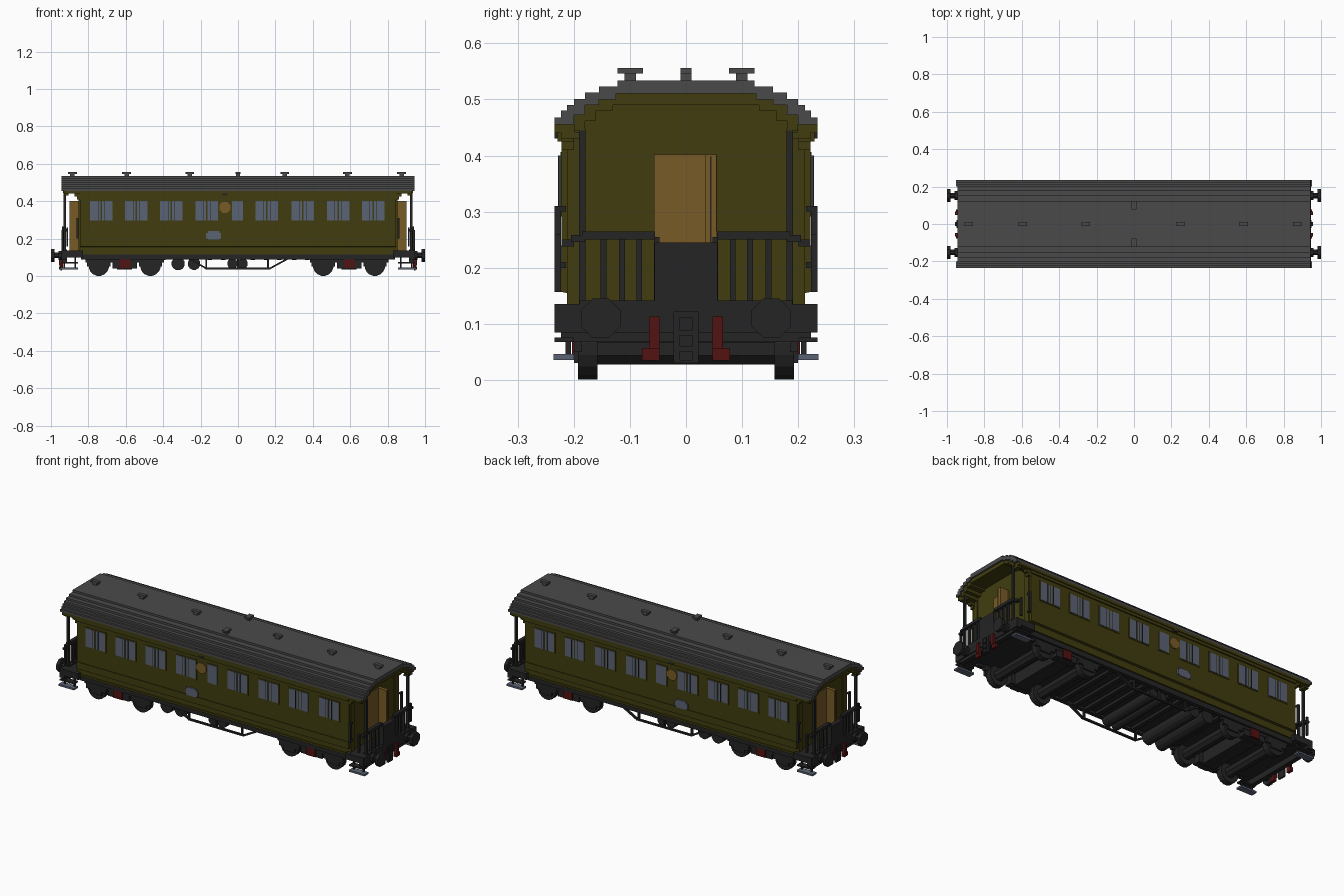
import bpy, bmesh, math
from mathutils import Vector, Matrix

cube = bpy.data.objects.get("Cube")
if cube:
    bpy.data.objects.remove(cube, do_unlink=True)


def material(name, rgb):
    m = bpy.data.materials.new(name)
    m.use_nodes = True
    m.diffuse_color = (*rgb, 1)
    m.node_tree.nodes["Principled BSDF"].inputs["Base Color"].default_value = (*rgb, 1)
    return m


OLIVE = material("olive paint", (0.052, 0.046, 0.005))
GREY = material("roof grey", (0.068, 0.068, 0.068))
BLACK = material("underframe black", (0.018, 0.018, 0.018))
TAN = material("varnished wood", (0.19, 0.105, 0.02))
GLASS = material("slate glass", (0.105, 0.125, 0.175))
RED = material("dark red", (0.085, 0.006, 0.006))


def finish(bm, name, mat):
    bmesh.ops.recalc_face_normals(bm, faces=bm.faces)
    me = bpy.data.meshes.new(name)
    bm.to_mesh(me)
    bm.free()
    me.materials.append(mat)
    ob = bpy.data.objects.new(name, me)
    bpy.context.scene.collection.objects.link(ob)
    return ob


def signs(flag):
    return (1, -1) if flag else (1,)


def boxes(name, mat, specs, mx=False, my=False):
    """Boxes given as (x0, x1, y0, y1, z0, z1), repeated across x and y."""
    bm = bmesh.new()
    for x0, x1, y0, y1, z0, z1 in specs:
        for sx in signs(mx):
            for sy in signs(my):
                c = Vector((sx * (x0 + x1) / 2, sy * (y0 + y1) / 2, (z0 + z1) / 2))
                s = Matrix.Diagonal((x1 - x0, y1 - y0, z1 - z0, 1))
                bmesh.ops.create_cube(bm, size=1, matrix=Matrix.Translation(c) @ s)
    return finish(bm, name, mat)


def cylinders(name, mat, specs, axis="Y", sides=16):
    """Cylinders given as (centre, radius, length)."""
    bm = bmesh.new()
    rot = Matrix.Rotation(math.pi / 2, 4, "X" if axis == "Y" else "Y")
    turn = Matrix.Rotation(math.pi / sides, 4, "Z")
    for c, r, length in specs:
        bmesh.ops.create_cone(bm, cap_ends=True, segments=sides, radius1=r, radius2=r,
                              depth=length, matrix=Matrix.Translation(c) @ rot @ turn)
    return finish(bm, name, mat)


def extrude(name, mat, half, x0, x1):
    """Mirror a half outline in (y, z) and extrude it along x."""
    pts = half + [(-y, z) for y, z in reversed(half)]
    bm = bmesh.new()
    face = bm.faces.new([bm.verts.new((x0, y, z)) for y, z in pts])
    out = bmesh.ops.extrude_face_region(bm, geom=[face])
    verts = [v for v in out["geom"] if isinstance(v, bmesh.types.BMVert)]
    bmesh.ops.translate(bm, verts=verts, vec=(x1 - x0, 0, 0))
    return finish(bm, name, mat)


def stairs(steps, bottom):
    """Stepped half outline from the crown out to the eaves."""
    pts = []
    for i, (y, z) in enumerate(steps):
        pts.append((y, z))
        pts.append((y, steps[i + 1][1] if i + 1 < len(steps) else bottom))
    return pts


# Stepped roof over an olive ceiling lining
outer = stairs([(.122, .534), (.155, .523), (.18, .512), (.2, .501),
                (.212, .49), (.223, .48), (.234, .468)], .455)
middle = stairs([(.125, .511), (.155, .5), (.18, .49), (.2, .472)], .455)
inner = stairs([(.13, .49), (.16, .48), (.18, .462)], .445)
extrude("roof", GREY, outer + middle[::-1], -.943, .943)
extrude("ceiling_lining", OLIVE, middle[:-1] + [(.2, .445)] + inner[::-1], -.935, .935)
boxes("cornice", OLIVE, [(-.93, .93, .198, .234, .44, .456),
                         (-.846, .846, .2, .229, .425, .44)], my=True)
boxes("eave_brackets", OLIVE, [(.84, .875, .2, .222, .425, .44), (.84, .86, .2, .222, .41, .426),
                               (.905, .93, .18, .222, .43, .441)], mx=True, my=True)

# Roof ventilators
vents = []
for x in (-.885, -.595, -.258, .25, .585, .875):
    vents += [(x - .024, x + .024, -.01, .01, .546, .556), (x - .012, x + .012, -.01, .01, .53, .547)]
boxes("ridge_vents", GREY, vents)
boxes("side_vents", GREY, [(-.014, .014, .077, .122, .546, .556),
                           (-.01, .01, .089, .11, .53, .547)], my=True)

# Saloon body with a tucked-in lower edge and raised waist bands
body = [(.125, .505), (.18, .475), (.2, .455), (.222, .44), (.222, .157), (.212, .155), (.212, .115)]
extrude("body", OLIVE, body, -.845, .845)
boxes("waist_bands", OLIVE, [(-.845, .845, .215, .226, .157, .196),
                             (-.845, .845, .205, .216, .115, .126)], my=True)
boxes("end_pilasters", OLIVE, [(.84, .852, .18, .212, .135, .445)], mx=True, my=True)

# Paired windows: frame, two panes and a bar
panes, frames, bars = [], [], []
for c in (-.73, -.543, -.356, -.166, .154, .347, .535, .723):
    panes += [(c - .06, c - .004, .22, .226, .297, .4), (c + .004, c + .06, .22, .226, .297, .4)]
    frames.append((c - .066, c + .066, .218, .224, .291, .406))
    bars += [(c + s * .018 - .0015, c + s * .018 + .0015, .22, .228, .297, .4) for s in (-1, 1)]
panes.append((-.033, .028, .22, .226, .297, .4))
frames.append((-.039, .034, .218, .224, .291, .406))
boxes("window_frames", OLIVE, frames, my=True)
boxes("window_panes", GLASS, panes, my=True)
boxes("window_bars", BLACK, bars, my=True)

# Side crest, plate and lamp bracket
cylinders("side_crests", TAN, [((-.07, s * .224, .367), .032, .008) for s in (1, -1)], sides=8)
boxes("side_plates", GLASS, [(-.17, -.09, .22, .23, .2, .23), (-.16, -.1, .22, .23, .195, .24)], my=True)
boxes("lamp_brackets", BLACK, [(-.085, -.055, .22, .234, .43, .44)], my=True)

# End doorways with an opened leaf
boxes("end_doors", TAN, [(.84, .85, -.057, .055, .135, .402)], mx=True)
boxes("door_leaf_right_end", TAN, [(.845, .9, .034, .054, .135, .402)])
boxes("door_leaf_left_end", TAN, [(-.9, -.845, -.054, -.034, .135, .402)])
boxes("door_leaf_ribs", BLACK, [(.9, .902, .043, .045, .14, .398), (-.902, -.9, -.045, -.043, .14, .398)])

# Platforms, corner posts and railings
boxes("platforms", BLACK, [(.83, .94, -.234, .234, .1, .135), (.915, .945, -.234, .234, .085, .135),
                           (.915, .94, -.223, .223, .068, .086)], mx=True)
boxes("corner_posts", BLACK, [(.92, .934, .179, .191, .135, .447)], mx=True, my=True)
rail = [(.92, .94, .055, .185, .25, .265), (.92, .94, .18, .205, .246, .258),
        (.915, .935, .2, .222, .238, .25), (.915, .945, .055, .19, .133, .142)]
for y in (.052, .083, .114, .147):
    rail.append((.922, .936, y - .005, y + .005, .135, .255))
boxes("end_railings", BLACK, rail, mx=True, my=True)
boxes("gangway_plates", BLACK, [(.92, .945, -.056, .056, .1, .245)], mx=True)
boxes("entrance_handrails", BLACK, [(.852, .864, .223, .234, .2, .31),
                                    (.852, .864, .214, .225, .2, .21),
                                    (.852, .864, .214, .225, .3, .31),
                                    (.908, .918, .223, .234, .157, .26)], mx=True, my=True)

# Footsteps under each entrance
boxes("upper_footsteps", BLACK, [(.855, .945, .2, .234, .068, .076),
                                 (.865, .873, .205, .215, .04, .1),
                                 (.925, .933, .205, .215, .04, .1)], mx=True, my=True)
boxes("lower_footsteps", GLASS, [(.855, .952, .2, .236, .036, .046)], mx=True, my=True)

# Buffers: shank, stepped housing and stepped head
shanks, heads = [], []
for s in (1, -1):
    for t in (1, -1):
        shanks += [((s * .965, t * .152, .11), .016, .05), ((s * .95, t * .152, .11), .026, .02)]
        heads.append(((s * .991, t * .152, .11), .038, .018))
cylinders("buffer_shanks", BLACK, shanks, "X", 8)
cylinders("buffer_heads", BLACK, heads, "X", 8)

# Coupling hook and red brake hoses
boxes("coupling_hooks", BLACK, [(.94, .95, -.022, .022, .03, .122), (.945, .957, -.012, .012, .088, .112),
                                (.945, .957, -.012, .012, .06, .08),
                                (.945, .957, -.012, .012, .035, .052)], mx=True)
boxes("brake_hoses", RED, [(.935, .956, .047, .066, .055, .113),
                           (.935, .952, .047, .078, .035, .057)], mx=True, my=True)

# Underframe floor, sole bars and cross members
boxes("underframe", BLACK, [(-.84, .84, -.205, .205, .1, .118), (-.84, .84, .185, .208, .088, .118),
                            (-.84, .84, -.208, -.185, .088, .118)])
boxes("cross_members", BLACK, [(x - .012, x + .012, -.19, .19, .085, .102)
                               for x in (-.4, -.15, -.08, .08, .15, .22, .3, .37)])

# Bogies: wheels, axles, axle boxes, frames, bolsters and springs
wheels, axles, axleboxes, frames, springs = [], [], [], [], []
for c in (-.606, .594):
    for x in (c - .138, c + .138):
        axles.append(((x, 0, .055), .03, .36))
        wheels += [((x, s * .175, .055), .055, .035) for s in (1, -1)]
        axleboxes += [(x - .035, x + .035, .185, .2, .03, .07), (x - .062, x + .062, .185, .2, .05, .085)]
    frames += [(c - .21, c + .21, .178, .197, .073, .1), (c - .065, c + .065, .15, .195, .04, .1)]
    frames += [(c - .04, c + .04, 0, .16, .035, .1)]
    springs.append((c - .028, c + .028, .18, .203, .042, .09))
cylinders("wheels", BLACK, wheels)
cylinders("axles", BLACK, axles, sides=8)
boxes("axle_boxes", BLACK, axleboxes, my=True)
boxes("bogie_frames", BLACK, frames, my=True)
boxes("bogie_springs", RED, springs, my=True)

# Transverse tanks under the floor
cylinders("underfloor_tanks", BLACK, [((x, 0, .066), r, .36) for x, r in
                                      ((-.32, .036), (-.235, .034), (-.03, .028), (.025, .028))], sides=12)

# Truss rods on both sides
bm = bmesh.new()
path = [(-.27, .1), (-.17, .04), (.17, .04), (.28, .1)]
struts = [((-.17, .04), (-.17, .1)), ((0, .04), (0, .1)), ((.16, .04), (.16, .1))]
for (xa, za), (xb, zb) in list(zip(path, path[1:])) + struts:
    d = Vector((xb - xa, 0, zb - za))
    for y in (.19, -.19):
        m = (Matrix.Translation(((xa + xb) / 2, y, (za + zb) / 2))
             @ Matrix.Rotation(-math.atan2(d.z, d.x), 4, "Y")
             @ Matrix.Diagonal((d.length + .008, .012, .009, 1)))
        bmesh.ops.create_cube(bm, size=1, matrix=m)
finish(bm, "truss_rods", BLACK)
